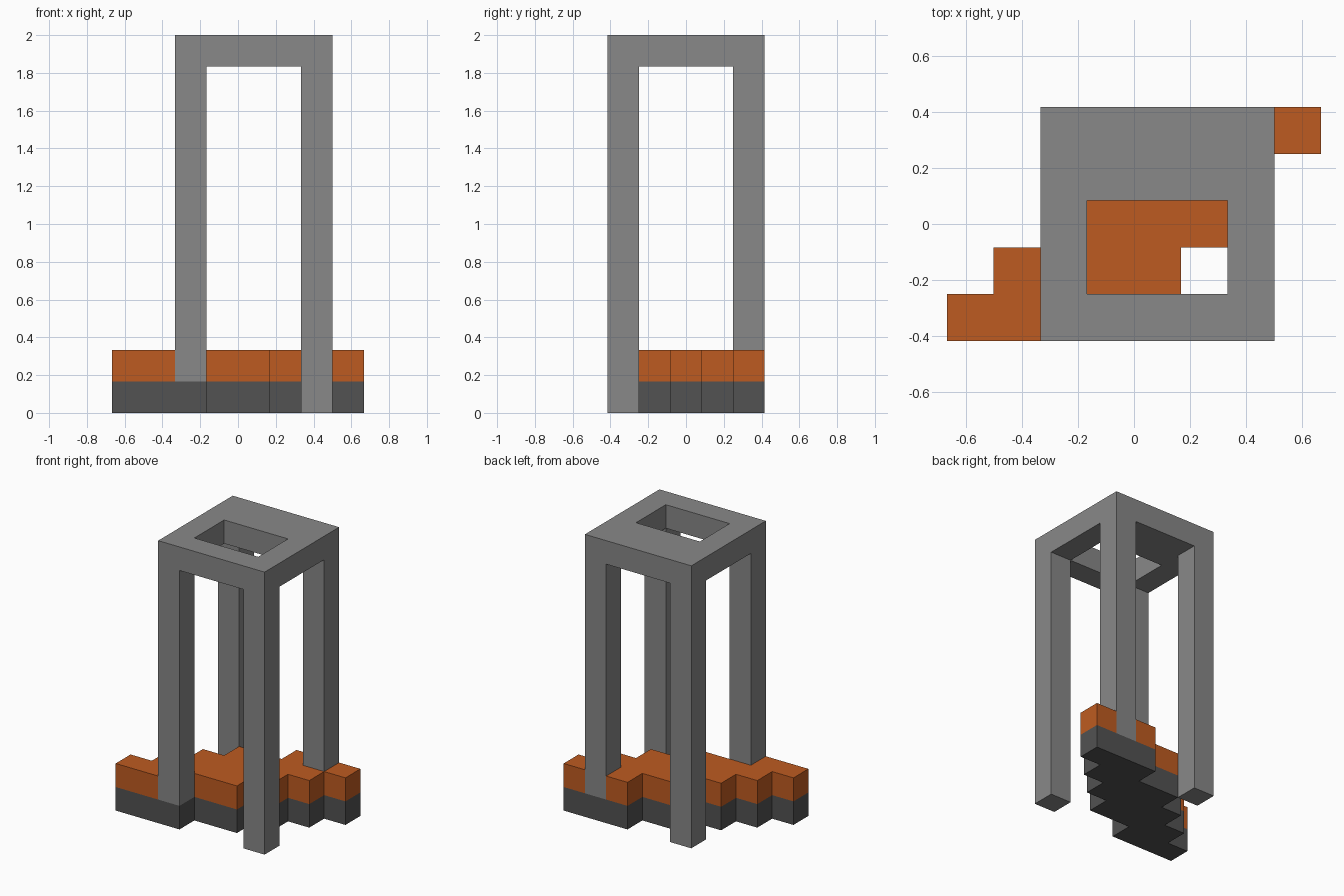
import bpy
import bmesh
import math
from mathutils import Vector

cube = bpy.data.objects.get("Cube")
if cube:
    bpy.data.objects.remove(cube, do_unlink=True)

UNIT = 1 / 6                      # everything sits on a block grid of this size
CENTRE = Vector((4, 2.5, 0))      # middle of the 8 by 5 block footprint


def material(name, rgb):
    mat = bpy.data.materials.new(name)
    mat.use_nodes = True
    mat.diffuse_color = (*rgb, 1)
    mat.node_tree.nodes["Principled BSDF"].inputs["Base Color"].default_value = (*rgb, 1)
    return mat


def grid_point(x, y, z):
    return (Vector((x, y, z)) - CENTRE) * UNIT


def finish(name, bm, mat):
    bmesh.ops.dissolve_limit(bm, angle_limit=math.radians(1), verts=bm.verts, edges=bm.edges)
    bmesh.ops.recalc_face_normals(bm, faces=bm.faces)
    mesh = bpy.data.meshes.new(name)
    bm.to_mesh(mesh)
    bm.free()
    mesh.materials.append(mat)
    obj = bpy.data.objects.new(name, mesh)
    bpy.context.collection.objects.link(obj)
    return obj


def raise_faces(bm, faces, height):
    out = bmesh.ops.extrude_face_region(bm, geom=faces, use_keep_orig=True)
    verts = [v for v in out["geom"] if isinstance(v, bmesh.types.BMVert)]
    bmesh.ops.translate(bm, verts=verts, vec=(0, 0, height * UNIT))


def prism(name, outline, bottom, height, mat):
    bm = bmesh.new()
    face = bm.faces.new([bm.verts.new(grid_point(x, y, bottom)) for x, y in outline])
    raise_faces(bm, [face], height)
    return finish(name, bm, mat)


grey = material("Stone grey", (0.246, 0.246, 0.246))
dark = material("Dark grey", (0.084, 0.084, 0.084))
orange = material("Burnt orange", (0.515, 0.105, 0.015))

# Stepped base: one staircase edge, turned half round for the other side
stairs = [(0, 0), (3, 0), (3, 1), (5, 1), (5, 2), (6, 2), (6, 3), (7, 3), (7, 4), (8, 4)]
prism("base_lower", stairs + [(8 - x, 5 - y) for x, y in stairs], 0, 1, dark)

# Upper layer, notched where two legs pass through it
upper = [(0, 0), (2, 0), (2, 1)] + stairs[3:9] + [(6, 4), (6, 5)]
upper += [(8 - x, 5 - y) for x, y in stairs[1:]]
prism("base_upper", upper, 1, 1, orange)
prism("base_upper_corner", [(7, 4), (8, 4), (8, 5), (7, 5)], 1, 1, orange)

# Tall frame: a top ring of blocks with a leg drawn down from each corner
bm = bmesh.new()
LEFT, SIZE, TOP = 2, 5, 12
verts = {(i, j): bm.verts.new(grid_point(LEFT + i, j, TOP - 1))
         for i in range(SIZE + 1) for j in range(SIZE + 1)}
cells = {}
for i in range(SIZE):
    for j in range(SIZE):
        if not (1 <= i <= 3 and 1 <= j <= 2):     # opening in the roof
            ring = [(i, j), (i + 1, j), (i + 1, j + 1), (i, j + 1)]
            cells[i, j] = bm.faces.new([verts[k] for k in ring])
raise_faces(bm, list(cells.values()), 1)

last = SIZE - 1
for corner in [(0, 0), (last, 0), (0, last), (last, last)]:
    foot = 1 if corner[0] == corner[1] else 0     # two legs rest in the base
    out = bmesh.ops.extrude_discrete_faces(bm, faces=[cells[corner]])
    bmesh.ops.translate(bm, verts=out["faces"][0].verts,
                        vec=(0, 0, (foot - TOP + 1) * UNIT))
finish("tall_frame", bm, grey)
